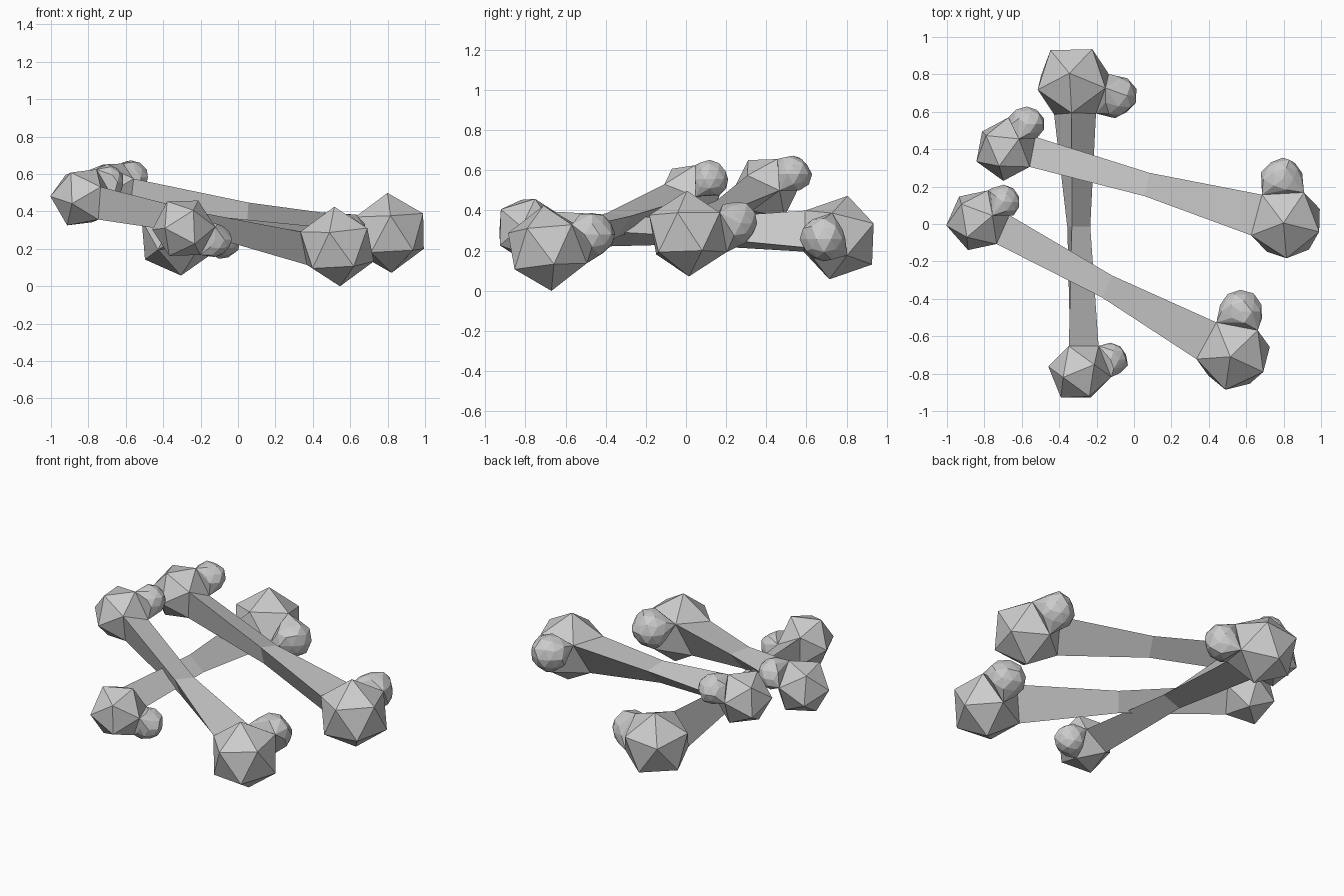
import bpy, bmesh, random
from math import radians, cos, sin
from mathutils import Vector

if "Cube" in bpy.data.objects:
    bpy.data.objects.remove(bpy.data.objects["Cube"])

random.seed(4)


def make_object(name, bm):
    bmesh.ops.recalc_face_normals(bm, faces=bm.faces)
    me = bpy.data.meshes.new(name)
    bm.to_mesh(me)
    bm.free()
    bpy.context.collection.objects.link(bpy.data.objects.new(name, me))


def hull(name, points):
    bm = bmesh.new()
    for p in points:
        bm.verts.new(p)
    res = bmesh.ops.convex_hull(bm, input=bm.verts)
    loose = [v for v in bm.verts if not v.link_faces]
    bmesh.ops.delete(bm, geom=loose, context='VERTS')
    make_object(name, bm)


def bone(name, big, small, knob_hint):
    big, small = Vector(big), Vector(small)
    t = (small - big).normalized()
    u = Vector(knob_hint)
    u = (u - t * u.dot(t)).normalized()
    w = t.cross(u)

    def around(deg):
        return u * cos(radians(deg)) + w * sin(radians(deg))

    def triangle(center, radius, turn):
        return [center + around(turn + a) * radius for a in (0, 120, 240)]

    def head(part, c, axis, r, turn, knob_deg):
        # icosahedral head with one face square to the shaft
        rings = [(.795, .607, 0), (.188, .982, 60), (-.188, .982, 0), (-.795, .607, 60)]
        pts = []
        for h, k, a in rings:
            pts += triangle(c + axis * h * r, k * r, turn + a)
        hull(f"{name}_{part}_head", pts)
        # faceted knob growing out of a side face
        d = (axis / 3 + around(knob_deg) * .943).normalized()
        base = sorted(pts, key=lambda p: -(p - c).dot(d))[:3]
        bm = bmesh.new()
        bmesh.ops.create_icosphere(bm, subdivisions=2, radius=r * .54)
        ball = [c + d * r * 1.1 + v.co * random.uniform(.92, 1.06) for v in bm.verts]
        bm.free()
        hull(f"{name}_{part}_knob", base + [p for p in ball if (p - c).dot(d) > r * .9])
        return triangle(c + axis * .795 * r, .607 * r, turn)

    a = head("large", big, t, .214, -22, 0)
    b = head("small", small, -t, .171, 5, -17)

    # three-sided shaft, narrowest in the middle
    bm = bmesh.new()
    loops = [a, triangle((big + small) / 2, .075, -8), b]
    vs = [[bm.verts.new(p) for p in l] for l in loops]
    for l0, l1 in zip(vs, vs[1:]):
        for i in range(3):
            j = (i + 1) % 3
            bm.faces.new((l0[i], l0[j], l1[j], l1[i]))
    bm.faces.new(vs[0])
    bm.faces.new(vs[2])
    make_object(f"{name}_shaft", bm)


# three copies of the bone scattered in a loose pile
bone("cross_bone", (-.325, .76, .265), (-.29, -.79, .31), (.25, -.06, -.01))
bone("back_bone", (.81, .01, .285), (-.685, .40, .51), (-.02, .23, .05))
bone("front_bone", (.53, -.69, .212), (-.835, .02, .475), (.02, .24, .075))
